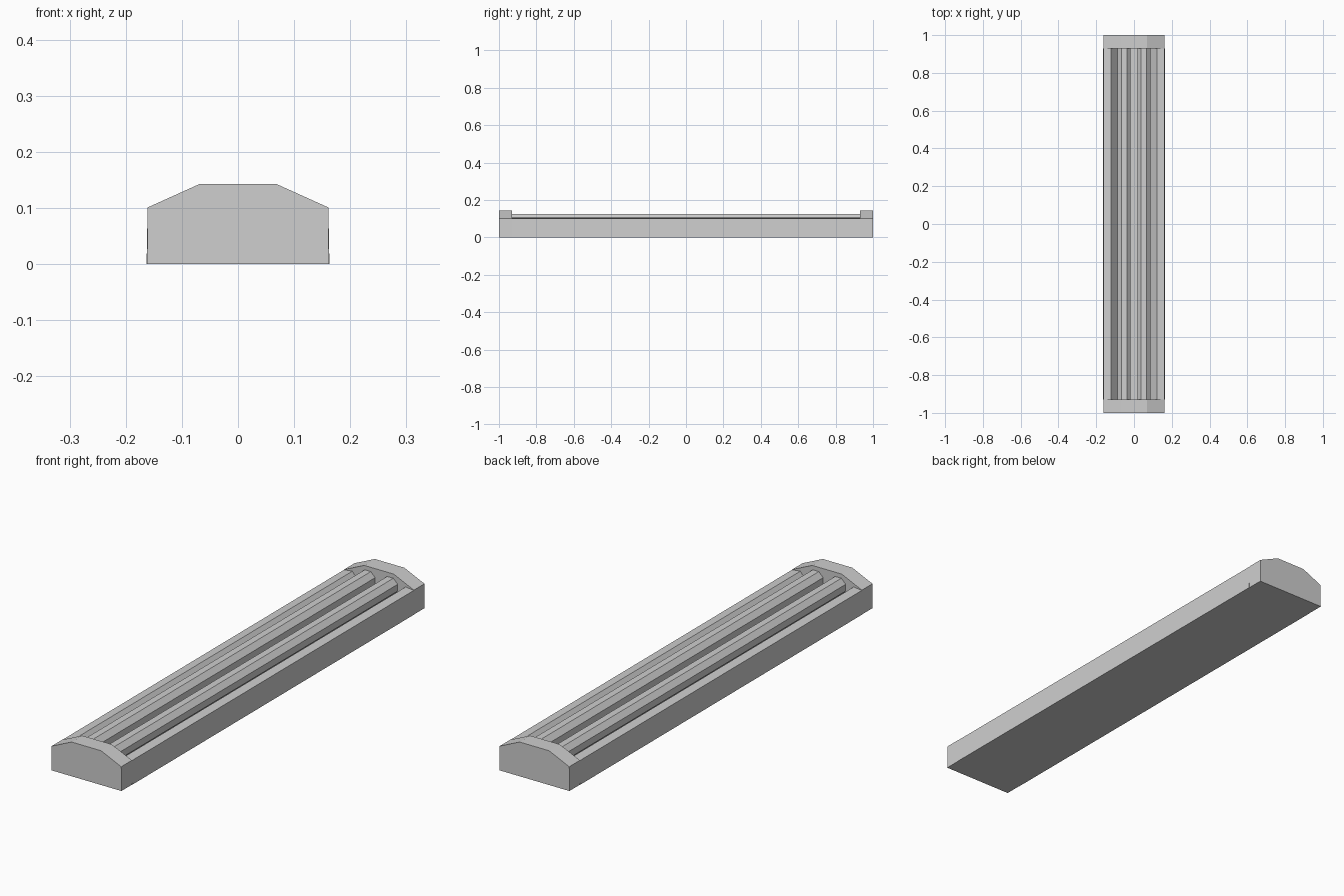
import bpy
import bmesh
import math

cube = bpy.data.objects.get("Cube")
if cube:
    bpy.data.objects.remove(cube, do_unlink=True)

# One grey for the whole fixture
GREY = (0.62, 0.62, 0.62, 1.0)
grey = bpy.data.materials.new("light_grey")
grey.use_nodes = True
grey.diffuse_color = GREY
grey.node_tree.nodes["Principled BSDF"].inputs["Base Color"].default_value = GREY

CAP_Y = 0.93   # inner face of the end caps
TUBE_R = 0.037
TUBE_X = 0.052
TUBE_Z = 0.091


def extrude(name, outline, y0, y1):
    """Extrude a closed (x, z) outline along y."""
    bm = bmesh.new()
    face = bm.faces.new([bm.verts.new((x, y0, z)) for x, z in outline])
    grown = bmesh.ops.extrude_face_region(bm, geom=[face])["geom"]
    moved = [v for v in grown if isinstance(v, bmesh.types.BMVert)]
    bmesh.ops.translate(bm, verts=moved, vec=(0, y1 - y0, 0))
    bmesh.ops.recalc_face_normals(bm, faces=bm.faces[:])
    mesh = bpy.data.meshes.new(name)
    bm.to_mesh(mesh)
    bm.free()
    mesh.materials.append(grey)
    obj = bpy.data.objects.new(name, mesh)
    bpy.context.collection.objects.link(obj)
    return obj


def mirrored(half):
    """Complete a right-hand half outline with its mirror image."""
    return half + [(-x, z) for x, z in reversed(half)]


# Tray with raised rims and a sunken channel
tray = mirrored([(0.163, 0), (0.161, 0.1), (0.123, 0.104), (0.08, 0.05)])
extrude("tray", tray, -CAP_Y, CAP_Y)

# End caps with chamfered tops
cap = mirrored([(0.162, 0), (0.161, 0.101), (0.068, 0.143)])
extrude("front_end_cap", cap, -1, -CAP_Y)
extrude("back_end_cap", cap, CAP_Y, 1)

# Two eight-sided lamp tubes
for name, x in (("left_tube", TUBE_X), ("right_tube", -TUBE_X)):
    ring = [math.pi / 8 + i * math.pi / 4 for i in range(8)]
    outline = [(x + TUBE_R * math.cos(a), TUBE_Z + TUBE_R * math.sin(a)) for a in ring]
    extrude(name, outline, -CAP_Y, CAP_Y)
